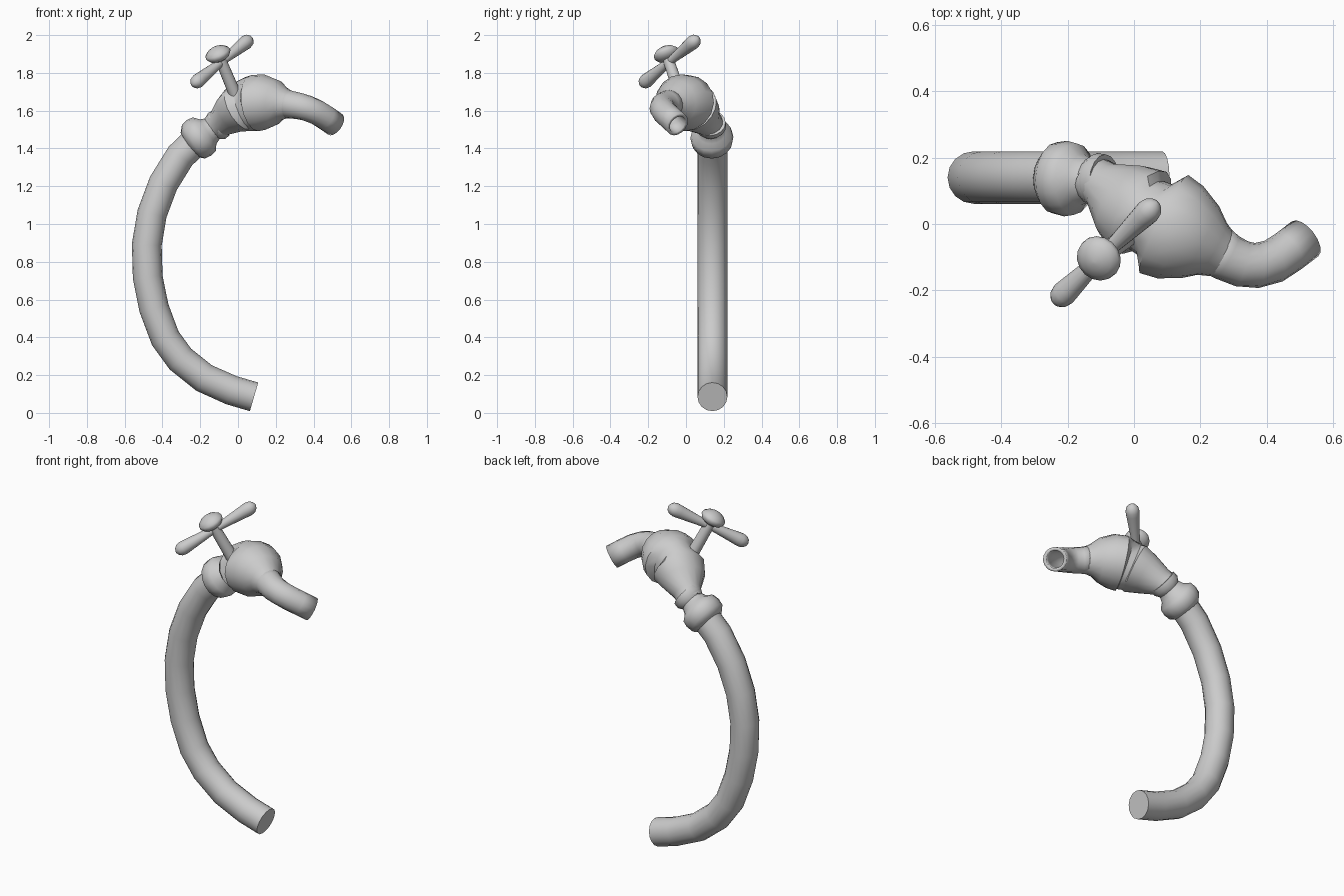
import bpy, bmesh, math
from mathutils import Vector

cube = bpy.data.objects.get("Cube")
if cube:
    bpy.data.objects.remove(cube, do_unlink=True)

metal = bpy.data.materials.new("grey_metal")
metal.use_nodes = True
GREY = (0.6, 0.6, 0.6, 1)
metal.diffuse_color = GREY
metal.node_tree.nodes["Principled BSDF"].inputs["Base Color"].default_value = GREY


def tube(name, path, radii, up=(0, 0, 1), sides=16, caps=True, angle=50):
    """Sweep round or (width, height) oval sections along a path."""
    pts = [Vector(p) for p in path]
    bm = bmesh.new()
    rings = []
    for i, p in enumerate(pts):
        t = (pts[min(i + 1, len(pts) - 1)] - pts[max(i - 1, 0)]).normalized()
        side = t.cross(Vector(up)).normalized()
        top = side.cross(t)
        r = radii[i] if isinstance(radii, list) else radii
        w, h = r if isinstance(r, tuple) else (r, r)
        turns = [2 * math.pi * k / sides for k in range(sides)]
        rings.append([bm.verts.new(p + side * w * math.cos(a) + top * h * math.sin(a))
                      for a in turns])
    for a, b in zip(rings, rings[1:]):
        for k in range(sides):
            n = (k + 1) % sides
            bm.faces.new((a[k], b[k], b[n], a[n]))
    if caps:
        bm.faces.new(rings[0])
        bm.faces.new(rings[-1][::-1])
    mesh = bpy.data.meshes.new(name)
    bm.to_mesh(mesh)
    bm.free()
    obj = bpy.data.objects.new(name, mesh)
    bpy.context.collection.objects.link(obj)
    mesh.materials.append(metal)
    bpy.ops.object.select_all(action='DESELECT')
    obj.select_set(True)
    bpy.context.view_layer.objects.active = obj
    bpy.ops.object.shade_smooth_by_angle(angle=math.radians(angle))
    return obj


def turned(name, start, end, profile, up=(0, 0, 1), sides=16):
    """Straight turned part; profile holds (fraction along axis, radius)."""
    a, b = Vector(start), Vector(end)
    return tube(name, [a.lerp(b, f) for f, r in profile], [r for f, r in profile], up, sides)


# Long curved supply pipe
bend = [(0.085, 0.085), (-0.035, 0.12), (-0.18, 0.185), (-0.305, 0.285),
        (-0.385, 0.395), (-0.445, 0.555), (-0.478, 0.72), (-0.483, 0.89),
        (-0.455, 1.055), (-0.395, 1.215), (-0.305, 1.36), (-0.2, 1.46)]
tube("supply_pipe", [(x, 0.14, z) for x, z in bend], 0.079, up=(0, 1, 0))

# Flanged collar joining pipe and valve
turned("collar", (-0.26, 0.14, 1.42), (-0.09, 0.13, 1.535),
       [(0, 0.078), (0.14, 0.108), (0.32, 0.114), (0.48, 0.108), (0.6, 0.078),
        (0.74, 0.066), (0.86, 0.082), (1, 0.08)], up=(0, 1, 0))

# Bulbous valve body with a recessed waist on both sides
tube("valve_body",
     [(-0.13, 0.14, 1.51), (-0.09, 0.115, 1.54), (-0.03, 0.07, 1.585),
      (0.02, 0.035, 1.615), (0.04, 0.025, 1.625), (0.07, 0.01, 1.635),
      (0.09, 0, 1.64), (0.14, -0.025, 1.645), (0.2, -0.055, 1.642),
      (0.235, -0.075, 1.638), (0.27, -0.095, 1.632)],
     [0.07, (0.075, 0.08), (0.125, 0.11), (0.145, 0.135), (0.115, 0.14),
      (0.12, 0.147), (0.165, 0.15), (0.155, 0.147), (0.122, 0.122), 0.09, 0.072],
     angle=35)

# Hollow curved spout
spout = tube("spout",
             [(0.235, -0.07, 1.638), (0.28, -0.1, 1.632), (0.325, -0.12, 1.624),
              (0.37, -0.125, 1.612), (0.42, -0.112, 1.59), (0.465, -0.083, 1.562),
              (0.515, -0.045, 1.527)],
             [0.08, 0.073, 0.07, 0.068, 0.067, 0.066, 0.066], caps=False)
wall = spout.modifiers.new("wall", 'SOLIDIFY')
wall.thickness = 0.018

# Handle: stem, button and crossbar
turned("handle_stem", (0, -0.02, 1.65), (-0.105, -0.103, 1.9),
       [(0, 0.034), (0.5, 0.031), (1, 0.029)], up=(0, 1, 0))
turned("handle_button", (-0.093, -0.092, 1.868), (-0.121, -0.117, 1.937),
       [(0, 0.03), (0.15, 0.054), (0.4, 0.069), (0.6, 0.067), (0.82, 0.048),
        (0.95, 0.025), (1, 0.005)], up=(0, 1, 0))
half = [(0, 0.004), (0.015, 0.02), (0.045, 0.033), (0.09, 0.038), (0.14, 0.036), (0.42, 0.023)]
turned("handle_crossbar", (-0.24, -0.238, 1.735), (0.07, 0.065, 1.985),
       half + [(1 - f, r) for f, r in reversed(half)])
